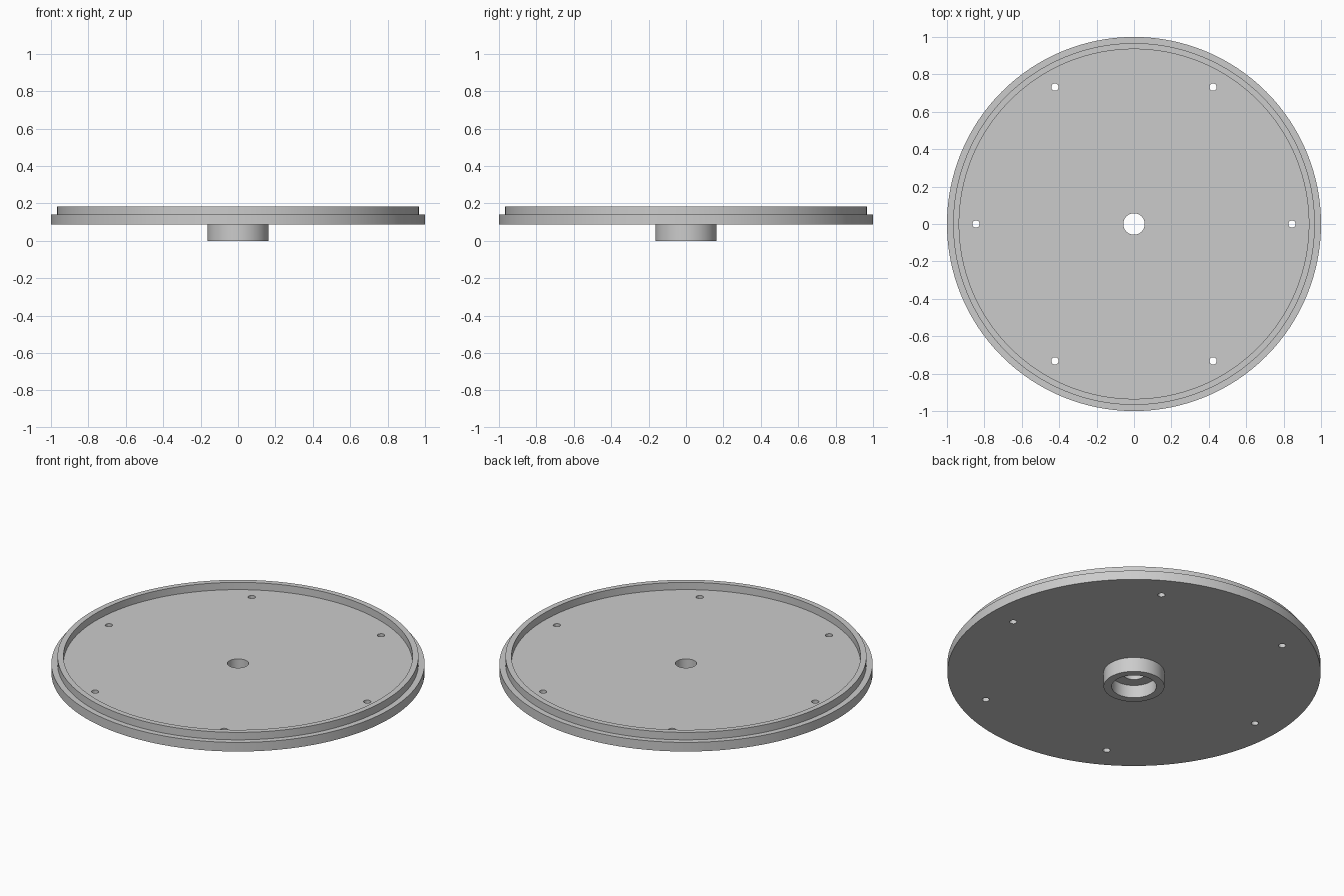
import bpy, bmesh, math
from mathutils import Matrix

if "Cube" in bpy.data.objects:
    bpy.data.objects.remove(bpy.data.objects["Cube"])

SEGMENTS = 128
grey = bpy.data.materials.new("light grey")
grey.diffuse_color = (0.6, 0.6, 0.6, 1)
grey.use_nodes = True
grey.node_tree.nodes["Principled BSDF"].inputs["Base Color"].default_value = grey.diffuse_color


def make_object(name, bm):
    bmesh.ops.recalc_face_normals(bm, faces=bm.faces[:])
    mesh = bpy.data.meshes.new(name)
    bm.to_mesh(mesh)
    bm.free()
    mesh.materials.append(grey)
    obj = bpy.data.objects.new(name, mesh)
    bpy.context.collection.objects.link(obj)
    return obj


def lathe(name, profile):
    """Turn a closed (radius, height) profile around the z axis."""
    bm = bmesh.new()
    rings = []
    for i in range(SEGMENTS):
        a = 2 * math.pi * i / SEGMENTS
        rings.append([bm.verts.new((r * math.cos(a), r * math.sin(a), z)) for r, z in profile])
    n = len(profile)
    for i in range(SEGMENTS):
        a, b = rings[i], rings[(i + 1) % SEGMENTS]
        for j in range(n):
            k = (j + 1) % n
            bm.faces.new((a[j], b[j], b[k], a[k]))
    return make_object(name, bm)


# Round plate with raised rim, bearing boss underneath and stepped bore
plate = lathe("flanged_plate", [
    (0.163, 0.0), (0.163, 0.086),       # boss outside
    (1.0, 0.086), (1.0, 0.14),          # flange
    (0.967, 0.14), (0.967, 0.184),      # rim outside and top
    (0.935, 0.184), (0.935, 0.141),     # rim inside, then floor
    (0.057, 0.141), (0.057, 0.076),     # through hole
    (0.12, 0.076), (0.12, 0.0),         # bearing pocket
])

# Cutter for the ring of six bolt holes
bm = bmesh.new()
for i in range(6):
    a = math.radians(60 * i)
    spot = Matrix.Translation((0.845 * math.cos(a), 0.845 * math.sin(a), 0.11))
    bmesh.ops.create_cone(bm, cap_ends=True, segments=12, radius1=0.02, radius2=0.02,
                          depth=0.2, matrix=spot @ Matrix.Rotation(math.radians(15), 4, 'Z'))
cutter = make_object("bolt_hole_cutter", bm)
cutter.hide_render = True

bpy.context.view_layer.objects.active = plate
plate.select_set(True)
cut = plate.modifiers.new("bolt_holes", 'BOOLEAN')
cut.operation = 'DIFFERENCE'
cut.solver = 'EXACT'
cut.object = cutter
bpy.ops.object.modifier_apply(modifier=cut.name)
bpy.data.objects.remove(cutter, do_unlink=True)

bpy.ops.object.shade_smooth_by_angle(angle=math.radians(25))
